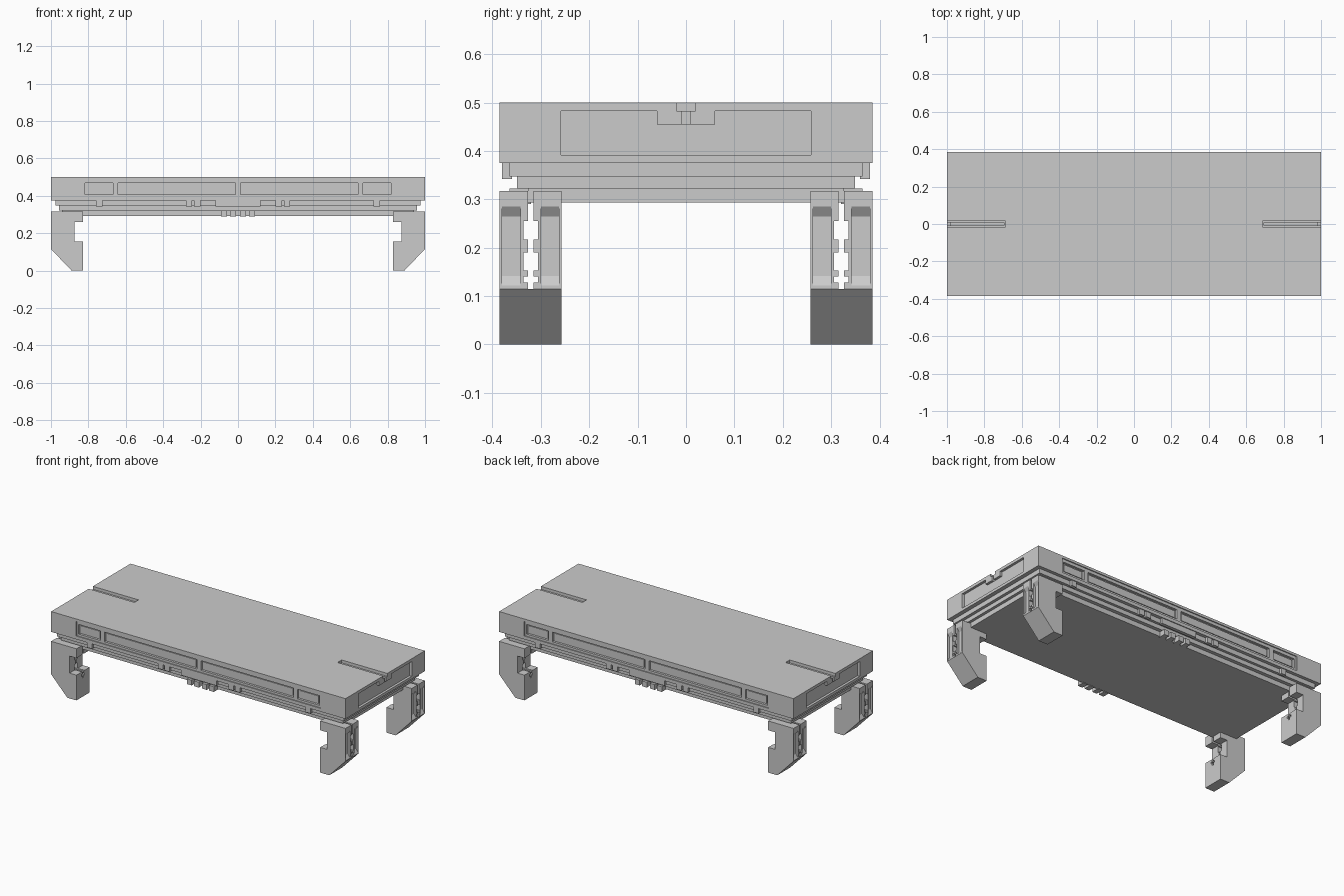
import bpy, bmesh
from mathutils import Vector

if "Cube" in bpy.data.objects:
    bpy.data.objects.remove(bpy.data.objects["Cube"])


def prism(name, points, axis, lo, hi):
    """Extrude a 2D profile along an axis ('x': (y,z), 'y': (x,z))."""
    bm = bmesh.new()

    def at(p, d):
        return (d, p[0], p[1]) if axis == 'x' else (p[0], d, p[1])
    face = bm.faces.new([bm.verts.new(at(p, lo)) for p in points])
    ext = bmesh.ops.extrude_face_region(bm, geom=[face])
    step = Vector(at((0, 0), hi - lo))
    bmesh.ops.translate(bm, vec=step, verts=[v for v in ext['geom'] if isinstance(v, bmesh.types.BMVert)])
    bmesh.ops.recalc_face_normals(bm, faces=bm.faces[:])
    mesh = bpy.data.meshes.new(name)
    bm.to_mesh(mesh)
    bm.free()
    ob = bpy.data.objects.new(name, mesh)
    bpy.context.collection.objects.link(ob)
    return ob


def box(name, x0, x1, y0, y1, z0, z1):
    x0, x1 = sorted((x0, x1))
    y0, y1 = sorted((y0, y1))
    return prism(name, [(x0, z0), (x1, z0), (x1, z1), (x0, z1)], 'y', y0, y1)


def cut(target, cutters):
    """Subtract the cutters from the target and remove them."""
    bpy.context.view_layer.objects.active = target
    for c in cutters:
        m = target.modifiers.new("cut", 'BOOLEAN')
        m.operation, m.solver, m.object = 'DIFFERENCE', 'EXACT', c
        bpy.ops.object.modifier_apply(modifier=m.name)
        bpy.data.objects.remove(c)


# Tabletop slab
top = box("tabletop", -1, 1, -0.385, 0.385, 0.375, 0.5)
cutters = []
panels = [(-0.818, -0.668), (-0.642, -0.014), (0.014, 0.642), (0.668, 0.818)]
for s in (-1, 1):
    # Shallow long recess with four deeper pockets on front and back
    cutters.append(box("cutter", -0.83, 0.83, s * 0.379, s * 0.45, 0.395, 0.485))
    for x0, x1 in panels:
        cutters.append(box("cutter", x0, x1, s * 0.365, s * 0.45, 0.408, 0.467))
    # End recess and stepped slot in the top
    cutters.append(box("cutter", s * 0.985, s * 1.1, -0.258, 0.258, 0.392, 0.482))
    cutters.append(box("cutter", s * 0.69, s * 1.1, -0.02, 0.02, 0.482, 0.6))
    cutters.append(box("cutter", s * 0.695, s * 1.1, -0.008, 0.008, 0.455, 0.49))
cut(top, cutters)

for s in (-1, 1):
    # Raised panels inside the pockets
    for x0, x1 in panels:
        box("side_panel", x0 + 0.01, x1 - 0.01, s * 0.36, s * 0.371, 0.416, 0.459)
    # Tabs beside the slot on the ends
    for t in (-1, 1):
        box("slot_tab", s * 0.98, s, t * 0.008, t * 0.06, 0.455, 0.482)

# Stepped layers under the top
box("upper_layer", -0.975, 0.975, -0.365, 0.365, 0.347, 0.376)
box("middle_layer", -0.957, 0.957, -0.349, 0.349, 0.322, 0.348)
box("lower_layer", -0.94, 0.94, -0.327, 0.327, 0.293, 0.323)

# Small clasps along the front and back rims
for s in (-1, 1):
    box("centre_clasp", -0.12, 0.12, s * 0.36, s * 0.38, 0.342, 0.375)
    for x in (0.217, 0.262, 0.742):
        for t in (-1, 1):
            box("rim_clasp", t * x - 0.017, t * x + 0.017, s * 0.36, s * 0.38, 0.342, 0.375)
    for x in (-0.075, -0.027, 0.027, 0.075):
        box("lower_clasp", x - 0.016, x + 0.016, s * 0.32, s * 0.365, 0.29, 0.322)

# Legs: hooked profile with a toothed slot and two outer grooves
leg_profile = [(0.828, 0), (0.89, 0), (1, 0.115), (1, 0.317), (0.828, 0.317),
               (0.828, 0.26), (0.875, 0.26), (0.875, 0.155), (0.828, 0.155)]
C = 0.321
for sx in (-1, 1):
    for sy in (-1, 1):
        leg = prism("leg", [(sx * x, z) for x, z in leg_profile], 'y',
                    min(sy * 0.257, sy * 0.385), max(sy * 0.257, sy * 0.385))
        half = [(0.006, 0.115), (0.006, 0.128), (0.015, 0.128), (0.015, 0.14), (0.006, 0.14),
                (0.006, 0.153), (0.015, 0.153), (0.015, 0.19), (0.006, 0.19), (0.006, 0.217),
                (0.015, 0.217), (0.015, 0.255), (0.006, 0.255), (0.006, 0.4)]
        slot = [(sy * C + y, z) for y, z in half] + [(sy * C - y, z) for y, z in reversed(half)]
        tools = [prism("cutter", slot, 'x', min(sx * 0.7, sx * 1.1), max(sx * 0.7, sx * 1.1))]
        for d in (-0.04, 0.04):
            y = sy * C + d
            groove = [(sx * 0.986, 0.142), (sx * 0.986, 0.265), (sx * 1.001, 0.287),
                      (sx * 1.05, 0.287), (sx * 1.05, 0.12), (sx * 1.001, 0.12)]
            tools.append(prism("cutter", groove, 'y', y - 0.019, y + 0.019))
        cut(leg, tools)
